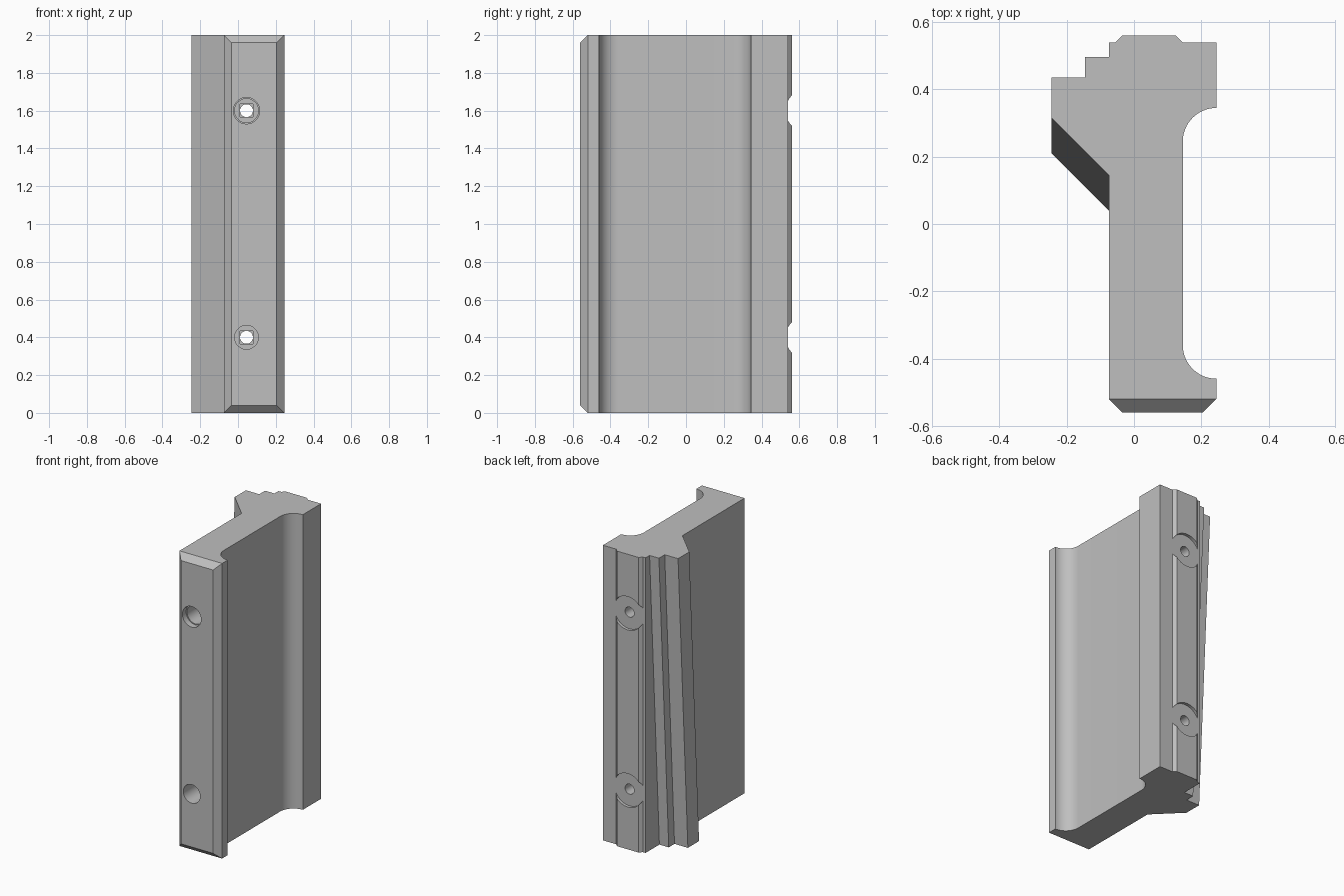
import bpy, bmesh, math
from mathutils import Matrix, Vector

if "Cube" in bpy.data.objects:
    bpy.data.objects.remove(bpy.data.objects["Cube"])

HEIGHT = 2.0
SHEAR = 0.105      # how far the stepped flange drifts forward at the base
HOLE_X = 0.045

grey = bpy.data.materials.new("plain grey")
grey.use_nodes = True
colour = (0.52, 0.52, 0.52, 1)
grey.diffuse_color = colour
grey.node_tree.nodes["Principled BSDF"].inputs["Base Color"].default_value = colour


def arc(cx, cy, r, start, end, steps=16):
    angles = [math.radians(start + (end - start) * i / steps) for i in range(steps + 1)]
    return [(cx + r * math.cos(a), cy + r * math.sin(a)) for a in angles]


def make_object(name, bm):
    mesh = bpy.data.meshes.new(name)
    bmesh.ops.recalc_face_normals(bm, faces=bm.faces)
    bm.to_mesh(mesh)
    bm.free()
    mesh.materials.append(grey)
    obj = bpy.data.objects.new(name, mesh)
    bpy.context.collection.objects.link(obj)
    return obj


# Cross-section: sloping stepped flange, then rail, grip channel and front edge
flange = [(-0.075, 0.145), (-0.245, 0.315), (-0.245, 0.435),
          (-0.145, 0.435), (-0.145, 0.497), (-0.075, 0.497)]
rail = [(-0.075, 0.54), (-0.055, 0.54), (-0.035, 0.56),
        (0.125, 0.56), (0.145, 0.54), (0.245, 0.54)]
channel = arc(0.245, 0.245, 0.1, 90, 180) + arc(0.245, -0.36, 0.1, 180, 270)
front = [(0.245, -0.52), (0.205, -0.56), (-0.035, -0.56), (-0.075, -0.52)]
straight = rail + channel + front

# Body: loft the section from base to top
bm = bmesh.new()
base = [bm.verts.new((x, y - SHEAR, 0)) for x, y in flange]
base += [bm.verts.new((x, y, 0)) for x, y in straight]
top = [bm.verts.new((x, y, HEIGHT)) for x, y in flange + straight]
bm.faces.new(base)
bm.faces.new(top)
for i in range(len(base)):
    j = (i + 1) % len(base)
    bm.faces.new((base[i], base[j], top[j], top[i]))

# Chamfers across the two ends of the front edge
for z, side in ((0, -1), (HEIGHT, 1)):
    bmesh.ops.bisect_plane(bm, geom=bm.verts[:] + bm.edges[:] + bm.faces[:],
                           plane_co=Vector((0, -0.52, z)),
                           plane_no=Vector((0, -1, side)), clear_outer=True)
    bmesh.ops.holes_fill(bm, edges=[e for e in bm.edges if e.is_boundary], sides=0)
bmesh.ops.remove_doubles(bm, verts=bm.verts, dist=0.00001)
body = make_object("handle_body", bm)


def cut(z, radius, y0, y1, sides=48):
    """Cut a round or square bore along y."""
    cbm = bmesh.new()
    place = (Matrix.Translation((HOLE_X, (y0 + y1) / 2, z))
             @ Matrix.Rotation(math.pi / 2, 4, 'X')
             @ Matrix.Rotation(math.pi / sides, 4, 'Z'))
    bmesh.ops.create_cone(cbm, cap_ends=True, segments=sides, radius1=radius,
                          radius2=radius, depth=y1 - y0, matrix=place)
    cutter = make_object("bore_cutter", cbm)
    cutter.hide_render = True
    mod = body.modifiers.new("bore", 'BOOLEAN')
    mod.operation = 'DIFFERENCE'
    mod.solver = 'EXACT'
    mod.object = cutter
    bpy.ops.object.modifier_apply(modifier=mod.name)
    bpy.data.objects.remove(cutter)


bpy.context.view_layer.objects.active = body
body.select_set(True)

# Screw bores: wide from the front, narrow through the back, round relief in the rail
for z, mouth in ((0.4, 0.063), (1.6, 0.07)):
    cut(z, 0.113, 0.54, 0.65)
    cut(z, mouth, -0.65, -0.52)
    cut(z, 0.063, -0.6, 0.42)
    cut(z, 0.049, 0.4, 0.43, sides=4)
    cut(z, 0.034, 0.4, 0.65)

bpy.ops.object.shade_smooth_by_angle(angle=math.radians(30))
